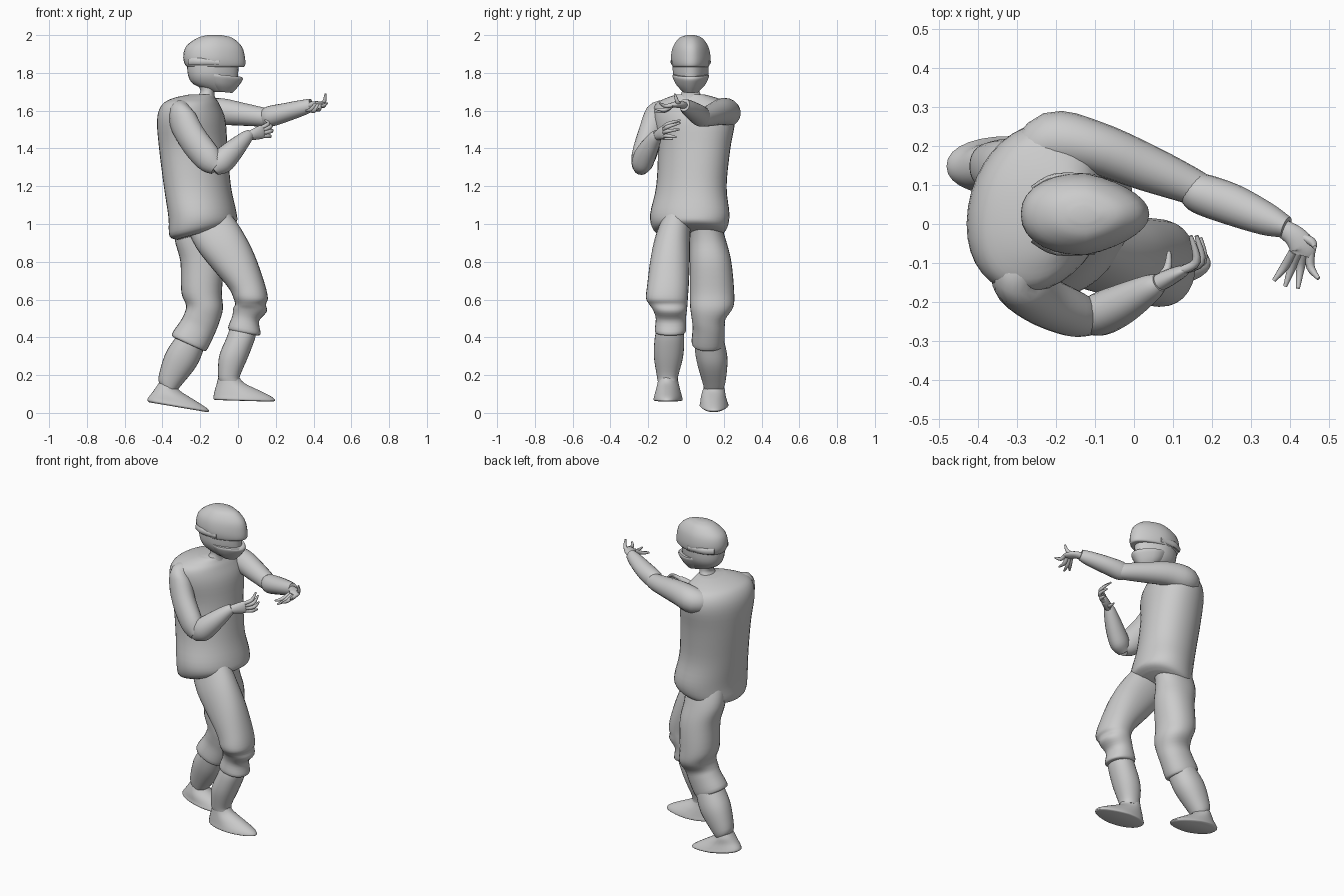
import bpy, math
from mathutils import Vector

def smooth_rows(rows, steps):
    """Catmull-Rom interpolation of number rows."""
    out = []
    n = len(rows)
    for i in range(n - 1):
        a, b, c, d = (rows[max(0, min(n - 1, k))] for k in (i - 1, i, i + 1, i + 2))
        for s in range(steps):
            t = s / steps
            out.append([0.5 * (2*q + (r-p)*t + (2*p-5*q+4*r-w)*t*t + (3*q-p-3*r+w)*t**3)
                        for p, q, r, w in zip(a, b, c, d)])
    out.append(list(rows[-1]))
    return out

def skin(name, rings):
    """Join rings of points into a closed, smooth shaded mesh."""
    n = len(rings[0])
    verts = [p for ring in rings for p in ring]
    faces = [(i*n + j, i*n + (j+1) % n, (i+1)*n + (j+1) % n, (i+1)*n + j)
             for i in range(len(rings) - 1) for j in range(n)]
    faces += [tuple(reversed(range(n))), tuple(range(len(verts) - n, len(verts)))]
    me = bpy.data.meshes.new(name)
    me.from_pydata(verts, [], faces)
    ob = bpy.data.objects.new(name, me)
    bpy.context.collection.objects.link(ob)
    bpy.context.view_layer.objects.active = ob
    ob.select_set(True)
    bpy.ops.object.shade_smooth_by_angle(angle=math.radians(50))
    ob.select_set(False)
    return ob

def stack(name, rows, egg=0.0, power=2.2, skew=0.0, steps=4, n=28):
    """Loft of level rings: (z, x0, x1, y0, y1, slope along x)."""
    rings = []
    rows = sorted((tuple(r) + (0.0,) * (6 - len(r)) for r in rows), key=lambda r: r[0])
    for z, x0, x1, y0, y1, slope in smooth_rows(rows, steps):
        ring = []
        for k in range(n):
            a = 2 * math.pi * k / n
            c, s = math.cos(a), math.sin(a)
            c = math.copysign(abs(c) ** (2 / power), c)
            s = math.copysign(abs(s) ** (2 / power), s)
            dx = c * (x1 - x0) / 2
            dy = s * (y1 - y0) / 2 * (1 - egg * max(0, c))
            ring.append(((x0+x1)/2 + dx + skew*dy, (y0+y1)/2 + dy, z + slope*dx))
        rings.append(ring)
    return skin(name, rings)

def tube(name, rows, n=20, steps=4):
    """Loft along a path: (x, y, z, half width, half height)."""
    rows = smooth_rows(rows, steps)
    pts = [Vector(r[:3]) for r in rows]
    rings = []
    for i, r in enumerate(rows):
        t = (pts[min(i+1, len(pts)-1)] - pts[max(i-1, 0)]).normalized()
        side = t.cross(Vector((0, 0, 1))).normalized()
        up = side.cross(t)
        rings.append([tuple(pts[i] - side * math.cos(2*math.pi*k/n) * r[3]
                            + up * math.sin(2*math.pi*k/n) * r[4]) for k in range(n)])
    return skin(name, rings)

def finger(name, a, b, c, r=0.011):
    tube(name, [(*a, r, r), (*b, r, r), (*c, r * 0.45, r * 0.45)], n=10)

# Head: cap, face, mask, side straps and neck
stack("cap", [(1.832, -0.25, 0.01, -0.055, 0.105, 0.0), (1.836, -0.275, 0.036, -0.072, 0.122),
              (1.88, -0.29, 0.037, -0.08, 0.13), (1.94, -0.275, 0.02, -0.068, 0.118),
              (1.985, -0.215, -0.03, -0.035, 0.085), (2.0, -0.16, -0.09, 0.005, 0.045)], egg=0.3)
stack("face", [(1.70, -0.14, -0.04, -0.01, 0.06), (1.74, -0.235, -0.005, -0.045, 0.095),
               (1.79, -0.265, 0.0, -0.068, 0.118), (1.86, -0.27, 0.005, -0.07, 0.12)], egg=0.3)
stack("mask", [(1.698, -0.12, -0.03, -0.015, 0.065, -0.1), (1.735, -0.17, 0.0, -0.05, 0.10, -0.1),
               (1.775, -0.20, 0.025, -0.07, 0.12, -0.1), (1.79, -0.20, 0.02, -0.07, 0.12, -0.1)],
      egg=0.35)
for side, y in (("right", -0.068), ("left", 0.118)):
    tube(side + "_strap", [(-0.26, y * 0.7 + 0.0075, 1.86, 0.008, 0.018), (-0.2, y, 1.86, 0.012, 0.02),
                           (-0.1, y, 1.855, 0.01, 0.015)], n=10)
stack("neck", [(1.62, -0.24, -0.11, -0.05, 0.10), (1.68, -0.21, -0.125, -0.03, 0.08),
               (1.71, -0.20, -0.12, -0.02, 0.07), (1.77, -0.23, -0.09, -0.025, 0.075)], power=2)

# Loose tunic with a gathered hem
stack("tunic", [(0.95, -0.32, -0.05, -0.13, 0.18, 0.25), (0.975, -0.36, -0.01, -0.175, 0.215, 0.22),
                (1.05, -0.365, -0.012, -0.19, 0.23, 0.08), (1.2, -0.39, -0.04, -0.158, 0.215),
                (1.4, -0.415, -0.058, -0.15, 0.235), (1.55, -0.425, -0.07, -0.175, 0.26),
                (1.63, -0.40, -0.10, -0.165, 0.235), (1.665, -0.345, -0.12, -0.11, 0.17),
                (1.685, -0.26, -0.13, -0.05, 0.10)], power=2.1, skew=0.15, n=36)

# Bent right arm with the elbow down
tube("right_upper_sleeve", [(-0.28, -0.09, 1.62, 0.05, 0.04), (-0.30, -0.14, 1.575, 0.065, 0.08),
                            (-0.245, -0.19, 1.46, 0.065, 0.08), (-0.16, -0.228, 1.35, 0.06, 0.075),
                            (-0.11, -0.242, 1.305, 0.045, 0.05)])
tube("right_lower_sleeve", [(-0.13, -0.24, 1.285, 0.035, 0.035), (-0.09, -0.232, 1.325, 0.055, 0.065),
                            (-0.03, -0.205, 1.385, 0.052, 0.058), (0.04, -0.165, 1.455, 0.036, 0.037),
                            (0.065, -0.15, 1.475, 0.024, 0.026)])
tube("right_palm", [(0.045, -0.16, 1.462, 0.022, 0.022), (0.085, -0.14, 1.475, 0.022, 0.03),
                    (0.125, -0.12, 1.487, 0.016, 0.036), (0.14, -0.112, 1.49, 0.008, 0.025)])
for i, (kx, kz, tx, ty, tz) in enumerate([(0.16, 1.53, 0.145, -0.03, 1.55), (0.172, 1.515, 0.16, -0.03, 1.535),
                                          (0.176, 1.492, 0.17, -0.035, 1.50), (0.165, 1.466, 0.17, -0.05, 1.46)]):
    finger(f"right_finger_{i+1}", (0.12, -0.12, 1.508 - i*0.014), (kx, -0.095, kz), (tx, ty, tz))
finger("right_thumb", (0.06, -0.145, 1.47), (0.085, -0.115, 1.455), (0.09, -0.07, 1.45))

# Left arm reaching forward
tube("left_upper_sleeve", [(-0.28, 0.15, 1.58, 0.05, 0.05), (-0.21, 0.21, 1.585, 0.077, 0.075),
                           (-0.1, 0.195, 1.595, 0.068, 0.072), (0.03, 0.145, 1.58, 0.06, 0.06),
                           (0.14, 0.10, 1.565, 0.048, 0.05), (0.18, 0.08, 1.565, 0.042, 0.045)])
tube("left_lower_sleeve", [(0.14, 0.09, 1.565, 0.04, 0.045), (0.17, 0.078, 1.57, 0.052, 0.055),
                           (0.25, 0.05, 1.59, 0.053, 0.05), (0.34, 0.012, 1.615, 0.042, 0.042),
                           (0.39, -0.008, 1.63, 0.028, 0.034)])
tube("left_palm", [(0.37, -0.005, 1.625, 0.022, 0.02), (0.41, -0.03, 1.632, 0.028, 0.018),
                   (0.432, -0.06, 1.632, 0.034, 0.016), (0.43, -0.08, 1.63, 0.028, 0.01)])
for i, (kx, kz, tx, ty, tz) in enumerate([(0.385, 1.605, 0.358, -0.145, 1.60), (0.405, 1.60, 0.387, -0.16, 1.592),
                                          (0.427, 1.605, 0.42, -0.165, 1.61), (0.452, 1.625, 0.473, -0.14, 1.64)]):
    finger(f"left_finger_{i+1}", (0.408 + i*0.015, -0.07, 1.63), (kx, -0.11, kz), (tx, ty, tz))
finger("left_thumb", (0.42, -0.03, 1.635), (0.455, -0.045, 1.645), (0.463, -0.06, 1.69))

# Front (right) leg: baggy trouser with knee folds, cuff, lower leg, shoe
stack("right_trouser", [(0.42, -0.035, 0.10, -0.15, -0.015, -0.15), (0.435, -0.052, 0.12, -0.165, 0.0, -0.2),
                        (0.50, -0.03, 0.112, -0.16, 0.0, -0.2), (0.545, -0.025, 0.152, -0.175, 0.005, -0.1),
                        (0.575, -0.015, 0.148, -0.195, 0.008), (0.61, -0.025, 0.158, -0.212, 0.01),
                        (0.68, -0.05, 0.137, -0.205, 0.015, 0.2), (0.8, -0.13, 0.085, -0.19, 0.02, 0.4),
                        (0.92, -0.22, 0.02, -0.165, 0.022, 0.4), (1.04, -0.28, -0.06, -0.12, 0.03, 0.4)])
stack("right_lower_leg", [(0.17, -0.10, 0.01, -0.15, -0.045), (0.2, -0.105, 0.012, -0.155, -0.04),
                          (0.30, -0.10, 0.055, -0.17, -0.015), (0.40, -0.06, 0.092, -0.165, -0.01),
                          (0.46, -0.04, 0.10, -0.15, -0.02)])
stack("right_shoe", [(0.064, -0.12, 0.18, -0.165, -0.025, -0.03), (0.07, -0.13, 0.196, -0.172, -0.018, -0.03),
                     (0.09, -0.128, 0.178, -0.168, -0.022, -0.03), (0.12, -0.122, 0.11, -0.16, -0.03),
                     (0.16, -0.11, 0.03, -0.15, -0.04), (0.2, -0.10, 0.0, -0.145, -0.045)],
      egg=0.25, skew=-0.2)

# Rear (left) leg
stack("left_trouser", [(0.362, -0.33, -0.185, 0.045, 0.19, -0.45), (0.375, -0.35, -0.165, 0.03, 0.203, -0.45),
                       (0.45, -0.305, -0.125, 0.035, 0.205, -0.4), (0.50, -0.285, -0.10, 0.03, 0.21, -0.25),
                       (0.56, -0.275, -0.08, 0.022, 0.25, -0.1), (0.64, -0.30, -0.085, 0.02, 0.255),
                       (0.8, -0.305, -0.075, 0.02, 0.24), (0.92, -0.335, -0.09, 0.02, 0.21),
                       (1.04, -0.33, -0.08, 0.02, 0.17)])
stack("left_lower_leg", [(0.135, -0.415, -0.325, 0.095, 0.20, -0.4), (0.17, -0.42, -0.30, 0.085, 0.21, -0.4),
                         (0.28, -0.385, -0.22, 0.055, 0.22, -0.4), (0.37, -0.33, -0.18, 0.045, 0.205, -0.4),
                         (0.42, -0.30, -0.16, 0.05, 0.19, -0.4)])
stack("left_shoe", [(0.03, -0.47, -0.165, 0.08, 0.215, -0.17), (0.038, -0.48, -0.152, 0.072, 0.225, -0.17),
                    (0.055, -0.475, -0.17, 0.075, 0.22, -0.17), (0.09, -0.455, -0.24, 0.08, 0.21, -0.15),
                    (0.125, -0.435, -0.305, 0.09, 0.205, -0.15), (0.15, -0.42, -0.325, 0.098, 0.198, -0.15)],
      egg=0.25)
